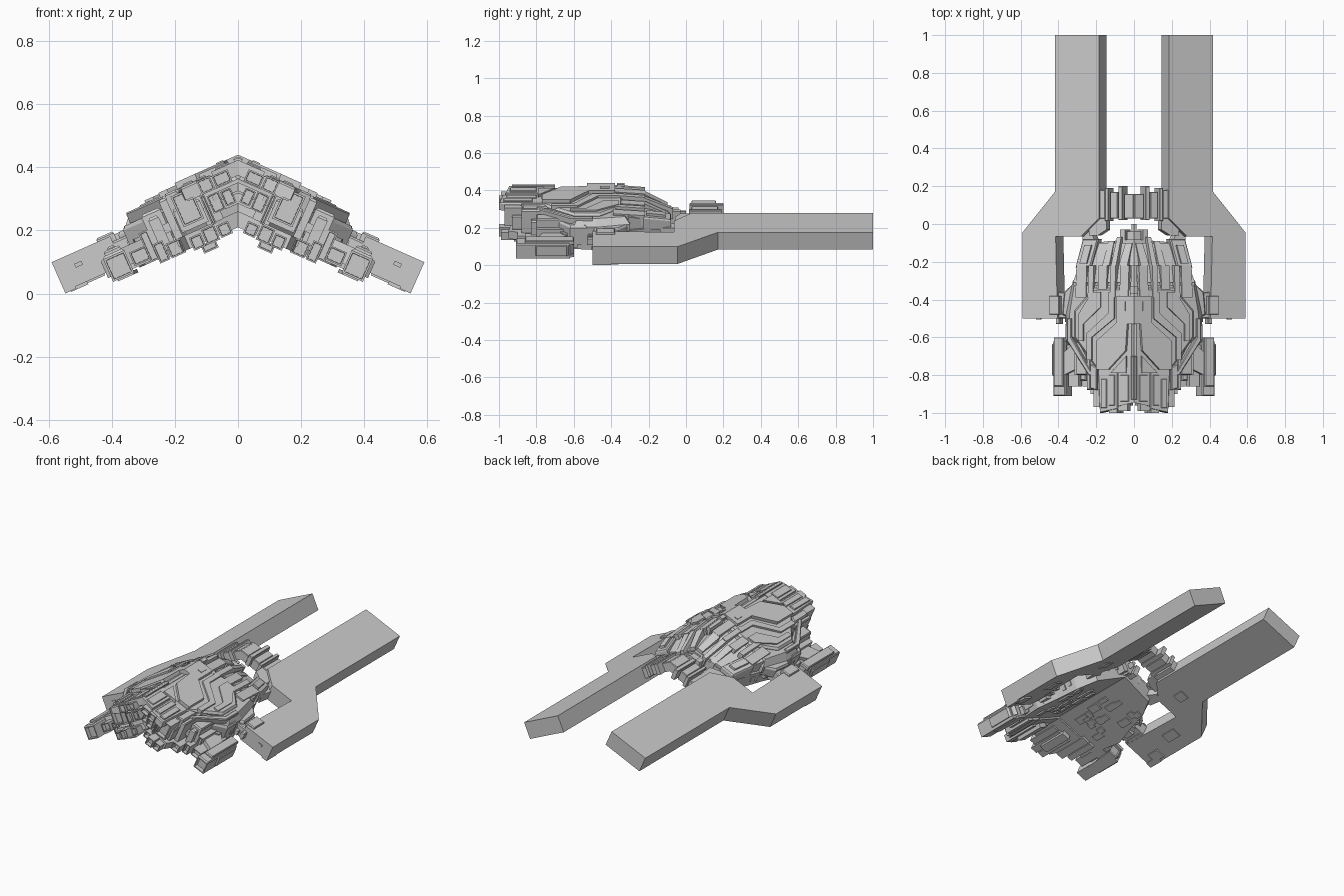
import bpy, bmesh, math, random

# Both halves of the ship lie on planes sloping down from a ridge at x = 0.
# u runs down the slope, y lengthwise, w along the slope's normal.
A = math.radians(24)
S, C, T, H = math.sin(A), math.cos(A), math.tan(A), 0.44
random.seed(4)


def place(u, y, w):
    u = max(u, -w * T)            # mitre at the centre plane
    return (u * C + w * S, y, H - u * S + w * C)


def slab(bm, outline, w0, w1, cham=0.0, mouth=0.0):
    """Prism on the slope; points are (u, y[, top offset])."""
    low = [bm.verts.new(place(p[0], p[1], w0)) for p in outline]
    top = [bm.verts.new(place(p[0], p[1], w1 - cham + (p[2] if len(p) > 2 else 0)))
           for p in outline]
    n = len(outline)
    faces = [bm.faces.new(low), bm.faces.new(top)]
    cap = faces[1]
    for i in range(n):
        j = (i + 1) % n
        faces.append(bm.faces.new((low[i], low[j], top[j], top[i])))
    bmesh.ops.recalc_face_normals(bm, faces=faces)
    if mouth:
        front = min(faces, key=lambda f: f.calc_center_median().y)
        bmesh.ops.inset_individual(bm, faces=[front], thickness=mouth)
        bmesh.ops.inset_individual(bm, faces=[front], thickness=0.001, depth=-0.025)
    if cham:
        bmesh.ops.inset_individual(bm, faces=[cap], thickness=cham, depth=cham)


def box(bm, u0, u1, y0, y1, w0, w1, cham=0.0, mouth=0.0):
    slab(bm, [(u0, y0), (u1, y0), (u1, y1), (u0, y1)], w0, w1, cham, mouth)


def part(name, slabs=(), boxes=(), cham=0.0, mouth=0.0):
    bm = bmesh.new()
    for s in slabs:
        slab(bm, *s)
    for b in boxes:
        box(bm, *b, cham, mouth)
    me = bpy.data.meshes.new(name)
    bm.to_mesh(me)
    bm.free()
    ob = bpy.data.objects.new(name, me)
    bpy.context.collection.objects.link(ob)
    m = ob.modifiers.new("mirror", 'MIRROR')
    m.use_mirror_merge = False
    return ob


# Long rear prongs with their wider forward arms
part("prong", [([(.235, 1), (.49, 1), (.49, .17), (.678, -.045), (.678, -.5), (.475, -.5),
                 (.486, -.065), (.34, -.065), (.235, .03)], -.172, -.071)])
part("prong_underplates", boxes=[(.6, .66, -.44, -.36, -.182, -.17), (.54, .6, -.25, -.15, -.178, -.17),
                                 (.64, .678, -.5, -.4, -.179, -.17), (.36, .42, .05, .12, -.178, -.17)])
part("prong_front_slots", boxes=[(.59, .615, -.506, -.49, -.118, -.105)])
part("prong_lugs", boxes=[(.41, .5, -.5, -.36, -.16, -.09), (.46, .52, -.48, -.38, -.17, -.06),
                          (.475, .5, -.53, -.48, -.14, -.1), (.38, .44, -.46, -.4, -.18, -.1),
                          (.43, .455, -.52, -.46, -.15, -.12)], cham=.006)

# Main hull: stacked armour layers
part("hull_core", [([(0, -.88), (.18, -.9), (.25, -.82), (.3, -.72), (.41, -.66), (.43, -.5),
                     (.39, -.36), (.36, -.22), (.3, -.1), (0, -.08)], -.2, -.11)])
part("hull_shoulder", [([(0, -.86), (.25, -.84), (.35, -.65), (.425, -.6), (.425, -.48), (.385, -.3), (0, -.3)],
                        -.11, -.035, .035)])
part("rear_deck", [([(0, -.31), (.37, -.31), (.31, -.1, -.055), (0, -.1, -.07)], -.13, -.035)])
part("mid_armour", [([(0, -.78), (.22, -.78), (.36, -.6), (.36, -.46), (.25, -.34), (0, -.34)],
                     -.06, -.02, .012),
                    ([(.25, -.8), (.275, -.8), (.4, -.62), (.4, -.5), (.375, -.5), (.375, -.6)],
                     -.06, -.024, .005)])
part("ridge_armour", [([(0, -.38), (.1, -.38), (.1, -.52), (.22, -.62), (.22, -.77), (.15, -.77),
                        (.05, -.67), (.04, -.53), (0, -.53)], -.03, 0),
                      ([(.05, -.79), (.14, -.79), (.05, -.7)], -.03, -.006),
                      ([(.12, -.36), (.15, -.36), (.15, -.47), (.28, -.58), (.28, -.72), (.25, -.72),
                        (.25, -.6), (.12, -.5)], -.03, -.008),
                      ([(.2, -.36), (.25, -.36), (.33, -.48), (.33, -.62), (.3, -.62), (.3, -.53), (.2, -.44)],
                       -.03, -.012)])
part("rear_ridge_ribs", [([(u, -.39), (u + d, -.39), (u + d, -.22, -.012), (u, -.22, -.012)], -.09, top)
                         for u, d, top in [(0, .025, -.008), (.04, .05, -.012), (.115, .03, -.008),
                                           (.17, .05, -.02), (.245, .03, -.014), (.29, .06, -.024)]])
part("rear_slope_ribs", [([(u, -.22), (u + d, -.22), (u + d * .8, y1, -.065), (u, y1, -.065)], -.15, top)
                         for u, d, y1, top in [(.05, .05, -.1, -.025), (.115, .03, -.07, -.025),
                                               (.16, .04, -.09, -.035)]])
part("rear_fins", [([(.27, -.23), (.36, -.23), (.33, -.08, -.03), (.24, -.08, -.03)], -.12, -.04, .008),
                   ([(.29, -.21), (.33, -.21), (.31, -.11, -.02), (.27, -.11, -.02)], -.08, -.03)])
part("side_vanes", [([(.37, -.52), (.45, -.48), (.44, -.36), (.37, -.3)], -.13, -.07, .01),
                    ([(.36, -.68), (.43, -.62), (.43, -.53), (.36, -.53)], -.17, -.06, .012)])

# Layered nose: upper brow, middle teeth and lower jaw
part("brow", [([(0, -.945), (.1, -.965), (.1, -.76), (0, -.76)], -.06, -.015),
              ([(.105, -.98), (.21, -1), (.22, -.76), (.105, -.76)], -.065, -.022, .006),
              ([(.225, -.88), (.265, -.87), (.265, -.74), (.225, -.76)], -.1, -.02, .006)])
part("brow_panels", boxes=[(0, .02, -.93, -.7, -.03, -.005), (.035, .085, -.94, -.8, -.03, -.009),
                           (.12, .155, -.96, -.8, -.04, -.016), (.165, .2, -.975, -.82, -.04, -.014)], cham=.004)
part("brow_muzzles", boxes=[(.05, .105, -.99, -.8, -.068, -.028), (.11, .155, -1, -.8, -.07, -.024),
                            (.16, .205, -.99, -.8, -.07, -.028)], mouth=.007)
part("nose_chevrons", [([(0, -.92), (.13, -.95), (.13, -.8), (0, -.8)], -.105, -.08),
                       ([(0, -.94), (.125, -.965), (.125, -.8), (0, -.8)], -.165, -.14)])
part("nose_teeth", boxes=[(.065, .1, -.96, -.8, -.135, -.085), (.105, .145, -.97, -.8, -.14, -.08),
                          (.15, .165, -.95, -.8, -.17, -.07)], mouth=.006)
part("intakes", boxes=[(.18, .25, -.97, -.75, -.14, -.035)], mouth=.009)
part("intake_frames", boxes=[(.17, .262, -.93, -.74, -.155, -.075), (.265, .29, -.88, -.7, -.19, -.03),
                             (.295, .36, -.8, -.62, -.185, -.05), (.31, .345, -.83, -.7, -.17, -.07)],
     cham=.008)
part("jaw", [([(0, -.9), (.15, -.93), (.26, -.95), (.29, -.86), (.29, -.68), (0, -.68)], -.21, -.165)])
part("jaw_muzzles", boxes=[(.115, .155, -.96, -.75, -.22, -.178), (.16, .205, -1, -.75, -.222, -.17),
                           (.21, .25, -.99, -.75, -.222, -.178), (.175, .225, -.92, -.72, -.243, -.215),
                           (.275, .325, -.9, -.66, -.215, -.165), (.33, .365, -.86, -.66, -.215, -.15)],
     mouth=.007)

# Outboard pods hung from the hull sides
part("pod", boxes=[(.452, .525, -.91, -.62, -.207, -.122)], cham=.008, mouth=.009)
part("pod_armour", [([(.46, -.86), (.515, -.86), (.515, -.6), (.46, -.6)], -.13, -.108, .006),
                    ([(.5, -.82), (.535, -.8), (.535, -.64), (.5, -.6)], -.19, -.13, .005),
                    ([(.455, -.82), (.51, -.82), (.5, -.6), (.44, -.6)], -.212, -.2)])
part("pod_arms", [([(.33, -.74), (.46, -.8), (.46, -.68), (.33, -.56)], -.18, -.12)],
     [(.37, .46, -.72, -.64, -.195, -.14)])
part("inner_pod", boxes=[(.385, .442, -.86, -.6, -.19, -.143), (.36, .39, -.8, -.62, -.2, -.1)], mouth=.007)

# Tail coupling between the prongs
part("tail_spine", boxes=[(0, .095, -.12, -.04, -.19, -.12), (0, .075, -.06, 0, -.165, -.135),
                          (.1, .13, -.1, -.03, -.18, -.11)])
part("tail_coupling", boxes=[(.03, .095, .03, .16, -.14, -.085), (.1, .125, .02, .2, -.14, -.072),
                             (.13, .175, .03, .17, -.14, -.08), (.18, .2, .015, .19, -.14, -.07),
                             (.205, .25, .03, .18, -.15, -.085)], cham=.004)
part("prong_links", [([(.2, -.03), (.25, -.06), (.3, -.06), (.3, .05), (.2, .05)], -.14, -.09),
                     ([(.25, -.14), (.34, -.14), (.35, -.05), (.3, -.04)], -.17, -.11)])

# Small surface fittings along the hull flanks and underside
fit = []
for i in range(16):
    u, y = random.uniform(.12, .33), random.uniform(-.65, -.2)
    fit.append((u, u + random.uniform(.02, .05), y, y + random.uniform(.03, .09), -.208, -.19))
part("underside_fittings", boxes=fit)
fit = []
for i in range(14):
    y = -.82 + i * .042
    u = (.33 if y < -.7 else .4) - max(0, y + .45) * .25
    w = random.uniform(-.19, -.13)
    fit.append((u - .06, u + random.uniform(.012, .035), y, y + .03, w, w + .03))
part("flank_fittings", boxes=fit)
part("deck_hatch", boxes=[(0, .022, -.37, -.33, -.03, 0), (.05, .075, -.46, -.41, -.02, .004)])
